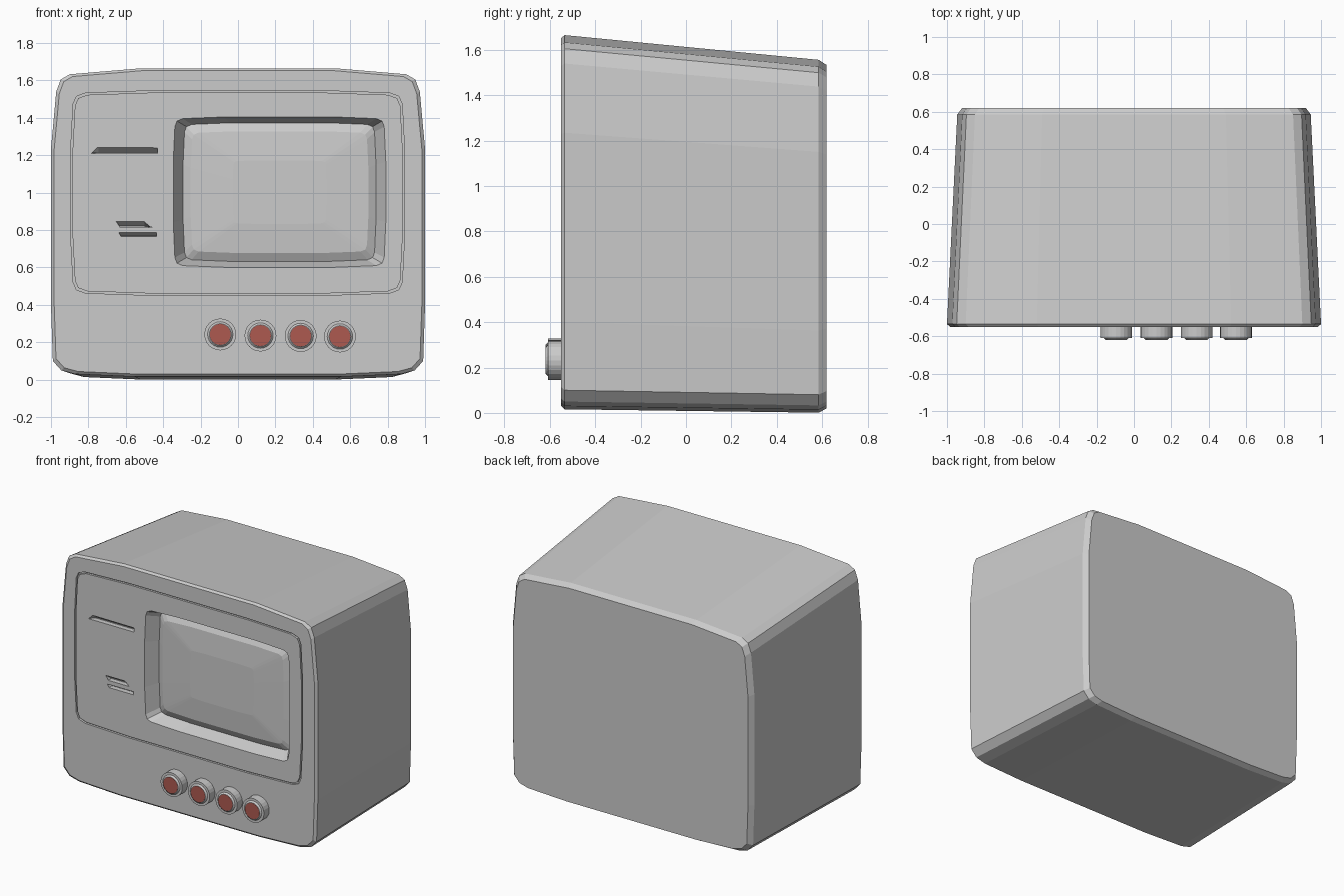
import bpy, bmesh
from math import sin, cos, pi

if "Cube" in bpy.data.objects:
    bpy.data.objects.remove(bpy.data.objects["Cube"])


def loft(name, rings, caps=(True, True), closed=False):
    """Skin a list of equal-length 3D rings into one mesh object."""
    bm = bmesh.new()
    vr = [[bm.verts.new(p) for p in r] for r in rings]
    n = len(vr[0])
    pairs = list(zip(vr, vr[1:])) + ([(vr[-1], vr[0])] if closed else [])
    for a, b in pairs:
        for i in range(n):
            j = (i + 1) % n
            bm.faces.new((a[i], a[j], b[j], b[i]))
    if not closed:
        if caps[0]:
            bm.faces.new(vr[0][::-1])
        if caps[1]:
            bm.faces.new(vr[-1])
    bmesh.ops.recalc_face_normals(bm, faces=bm.faces)
    me = bpy.data.meshes.new(name)
    bm.to_mesh(me)
    bm.free()
    ob = bpy.data.objects.new(name, me)
    bpy.context.collection.objects.link(ob)
    return ob


def barrel(cx, cz, w, h, y):
    """Soft-cornered rectangle, mirrored from one quadrant."""
    q = [(1, .4), (.985, .87), (.965, .945), (.91, .978), (.52, 1)]
    half = [(a, -b) for a, b in q[::-1]] + q
    full = half + [(-a, b) for a, b in half[::-1]]
    return [(cx + a * w, y, cz + b * h) for a, b in full]


def circle(x, z, r, y, n=24):
    return [(x + r * cos(2 * pi * i / n), y, z + r * sin(2 * pi * i / n)) for i in range(n)]


def cut(target, cutter):
    """Apply a boolean difference and drop the cutter."""
    cutter.hide_render = True
    mod = target.modifiers.new("cut", 'BOOLEAN')
    mod.operation, mod.solver, mod.object = 'DIFFERENCE', 'EXACT', cutter
    bpy.context.view_layer.objects.active = target
    bpy.ops.object.modifier_apply(modifier=mod.name)
    bpy.data.objects.remove(cutter)


# Casing: front outline mirrored, tapering to the back
side = [(.55, .016), (.87, .03), (.945, .05), (.99, .1), (1, .4), (1, 1.235),
        (.972, 1.54), (.948, 1.605), (.9, 1.633), (.52, 1.665)]
outline = side + [(-x, z) for x, z in side[::-1]]


def section(y, sx, inset):
    ring = []
    for x, z in outline:
        z = .84 + (z - .84) * inset
        t = (y + .535) / 1.12
        z = z + t * ((.001 + (z - .016) * .943) - z)
        ring.append((x * sx * inset, y, z))
    return ring


casing = loft("casing", [section(-.55, 1, .983), section(-.535, 1, 1),
                         section(.585, .945, 1), section(.62, .943, .975)])

# Seam around the front panel
W, H = .893, .547
cut(casing, loft("seam_cutter", [
    barrel(-.002, .998, W, H, -.57), barrel(-.002, .998, W, H, -.535),
    barrel(-.002, .998, W - .01, H - .01, -.535),
    barrel(-.002, .998, W - .01, H - .01, -.57)], closed=True))

# Tapered screen recess
cut(casing, loft("recess_cutter", [barrel(.222, 1.003, .58, .409, -.57),
                                   barrel(.222, 1.003, .515, .37, -.46)]))

# Slanted slots on the left of the panel
slots = [[(-.785, 1.21), (-.43, 1.21), (-.43, 1.247), (-.745, 1.25)],
         [(-.63, .815), (-.46, .815), (-.5, .852), (-.655, .852)],
         [(-.625, .765), (-.435, .765), (-.435, .792), (-.64, .792)]]
for s in slots:
    z0 = s[0][1]
    cut(casing, loft("slot_cutter", [
        [(x, -.56, z) for x, z in s],
        [(x, -.515, z0 + (z - z0) * .15) for x, z in s]]))

# Domed screen
loft("screen", [barrel(.222, 1.003, .52, .373, -.459), barrel(.222, 1.003, .475, .325, -.484),
                barrel(.222, 1.003, .25, .17, -.496)], caps=(False, True))

# Control knobs with red caps
red = bpy.data.materials.new("knob_red")
red.diffuse_color = (.42, .1, .08, 1)
red.use_nodes = True
red.node_tree.nodes["Principled BSDF"].inputs["Base Color"].default_value = red.diffuse_color
for i, (x, z) in enumerate([(-.095, .242), (.12, .236), (.335, .234), (.545, .231)], 1):
    loft(f"knob_{i}", [circle(x, z, .085, -.545), circle(x, z, .085, -.609),
                       circle(x, z, .068, -.609), circle(x, z, .058, -.619)])
    cap = loft(f"knob_cap_{i}", [circle(x, z, .056, -.615), circle(x, z, .056, -.62)])
    cap.data.materials.append(red)
